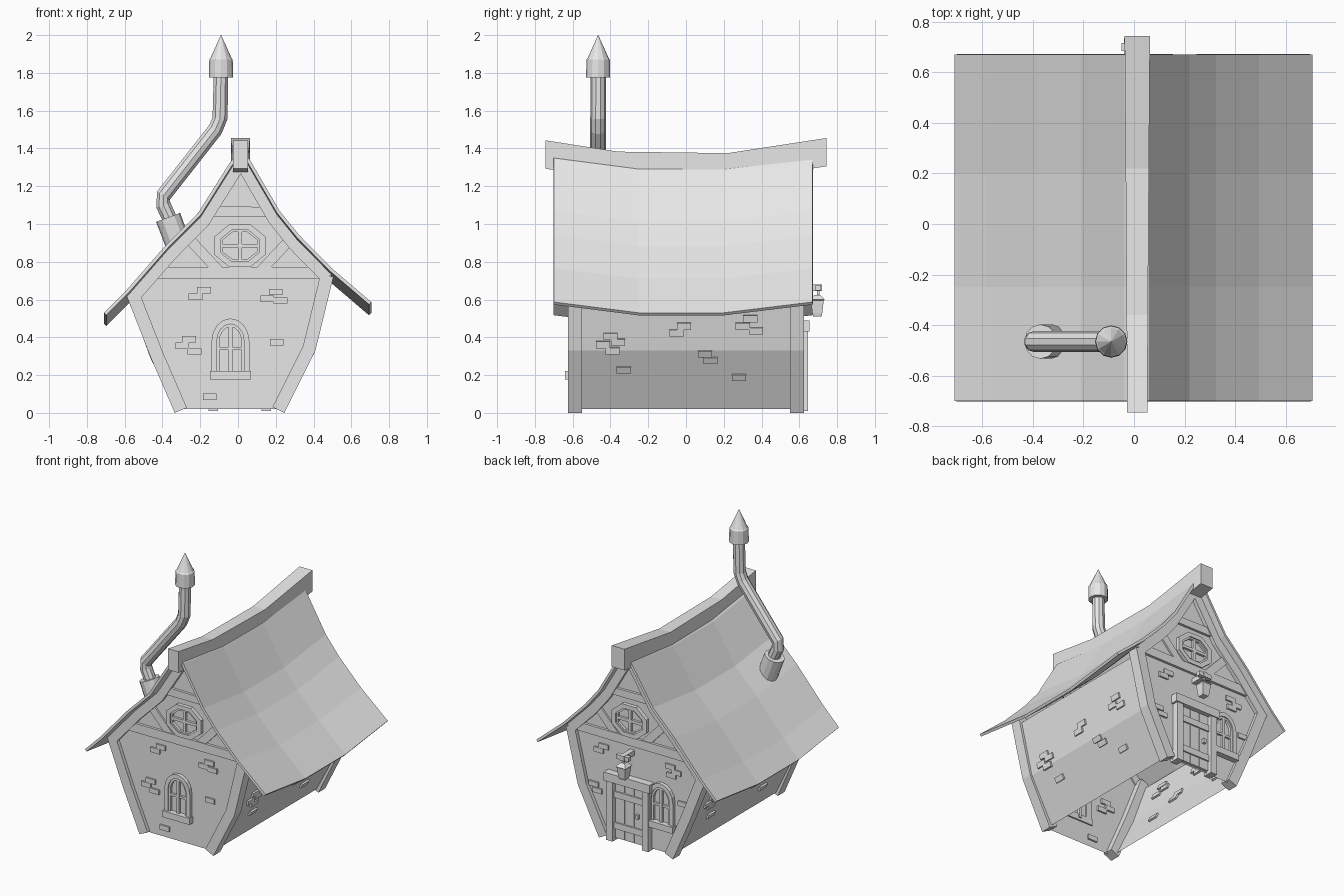
import bpy, bmesh, math
from mathutils import Vector, Matrix

if "Cube" in bpy.data.objects:
    bpy.data.objects.remove(bpy.data.objects["Cube"], do_unlink=True)

grey = bpy.data.materials.new("plain_grey")
grey.use_nodes = True
grey.diffuse_color = (0.8, 0.8, 0.8, 1)
grey.node_tree.nodes["Principled BSDF"].inputs["Base Color"].default_value = grey.diffuse_color


def make(name, verts, faces, closed=True):
    bm = bmesh.new()
    vs = [bm.verts.new(v) for v in verts]
    for f in faces:
        bm.faces.new([vs[i] for i in f])
    if closed:
        bmesh.ops.recalc_face_normals(bm, faces=bm.faces)
    me = bpy.data.meshes.new(name)
    bm.to_mesh(me)
    bm.free()
    me.materials.append(grey)
    ob = bpy.data.objects.new(name, me)
    bpy.context.collection.objects.link(ob)
    return ob


def loft(name, rings):
    """Skin equal rings of points and cap both ends."""
    n, m = len(rings[0]), len(rings)
    faces = [[a * n + i, a * n + (i + 1) % n, a * n + n + (i + 1) % n, a * n + n + i]
             for a in range(m - 1) for i in range(n)]
    faces += [list(range(n)), list(range((m - 1) * n, m * n))]
    return make(name, [p for r in rings for p in r], faces)


def prism(name, pts, y0, y1):
    return loft(name, [[(x, y, z) for x, z in pts] for y in (y0, y1)])


def strip(path, w):
    """Polygon between a path and its copy moved w to the right."""
    out = []
    for i, p in enumerate(path):
        d = Vector(path[min(i + 1, len(path) - 1)]) - Vector(path[max(i - 1, 0)])
        d.normalize()
        out.append((p[0] + d.y * w, p[1] - d.x * w))
    return list(path) + out[::-1]


def frame(name, outer, inner, y0, y1):
    """Flat window frame with a hole."""
    n = len(outer)
    rings = [[(x, y, z) for x, z in pts]
             for pts, y in ((outer, y0), (outer, y1), (inner, y1), (inner, y0))]
    faces = [[a * n + i, a * n + (i + 1) % n, (a + 1) % 4 * n + (i + 1) % n, (a + 1) % 4 * n + i]
             for a in range(4) for i in range(n)]
    return make(name, [p for r in rings for p in r], faces)


def box(name, c, size, tilt=0):
    rot = Matrix.Rotation(tilt, 3, 'Y')
    h = [s / 2 for s in size]
    corners = ((-1, -1), (1, -1), (1, 1), (-1, 1))
    return loft(name, [[Vector(c) + rot @ Vector((a * h[0], b * h[1], k * h[2]))
                        for a, b in corners] for k in (-1, 1)])


def tube(name, path, radii, sides):
    pts = [Vector((x, CHIM_Y, z)) for x, z in path]
    rings = []
    for i, p in enumerate(pts):
        d = (pts[min(i + 1, len(pts) - 1)] - pts[max(i - 1, 0)]).normalized()
        u = Vector((0, 1, 0))
        v = d.cross(u)
        angles = [math.tau * k / sides for k in range(sides)]
        rings.append([p + (u * math.cos(t) + v * math.sin(t)) * radii[i] for t in angles])
    return loft(name, rings)


WALL = 0.6
RIGHT = [(.23, .02), (.395, .33), (.48, .69)]
LEFT = [(-.32, .02), (-.455, .3), (-.56, .59)]
ROOF_L = [(-.71, .53), (-.59, .65), (-.38, .89), (-.21, 1.06), (-.04, 1.33)]
ROOF_R = [(.06, 1.345), (.22, 1.07), (.325, .94), (.495, .767), (.706, .587)]

# walls: open underneath, gables at both ends
under = [(x, z - .035) for x, z in ROOF_L[1:] + ROOF_R[:4]]
gable = RIGHT[:2] + under[::-1] + LEFT[1::-1]
n = len(gable)
verts = [(x, -WALL, z) for x, z in gable] + [(x, WALL, z) for x, z in gable]
faces = [list(range(n)), list(range(2 * n - 1, n - 1, -1))]
for side, flip in ((RIGHT, 1), (LEFT, -1)):
    k = len(verts)
    verts += [(x, y, z) for x, z in side for y in (-WALL, WALL)]
    faces += [[k + i, k + i + 1, k + i + 3, k + i + 2][::flip] for i in (0, 2)]
make("walls", verts, faces, False)

# sagging roof sheet
profile = ROOF_L + [(.01, 1.38)] + ROOF_R
rows = ((-.7, 0), (-.25, .057), (.2, .057), (.67, 0))
m = len(profile)
roof = make("roof", [(x, y, z - s) for y, s in rows for x, z in profile],
            [[j * m + i, j * m + i + 1, j * m + m + i + 1, j * m + m + i]
             for j in range(3) for i in range(m - 1)], False)
mod = roof.modifiers.new("thickness", 'SOLIDIFY')
mod.thickness = .018
mod.offset = -1

# ridge beam
loft("ridge_beam", [[(.013 - w, y, t - .15), (.013 + w, y, t - .15), (.013 + w, y, t), (.013 - w, y, t)]
                    for y, t, w in ((-.745, 1.443, .04), (-.36, 1.383, .042),
                                    (.22, 1.375, .046), (.743, 1.455, .05))])

# stove pipe
CHIM_Y = -.465
tube("chimney_base", [(-.29, .82), (-.37, 1.035)], [.066, .068], 12)
tube("chimney_pipe", [(-.34, .98), (-.395, 1.1), (-.395, 1.15), (-.12, 1.5), (-.095, 1.56), (-.09, 1.8)],
     [.04, .042, .042, .042, .042, .04], 10)
tube("chimney_cap", [(-.09, 1.775), (-.09, 1.87), (-.09, 1.88), (-.09, 2)], [.064, .062, .055, .001], 12)


def arch(cx, w, z0, z1, rise, steps=8):
    return [(cx - w, z0)] + [(cx - w * math.cos(math.pi * i / steps), z1 + rise * math.sin(math.pi * i / steps))
                             for i in range(steps + 1)] + [(cx + w, z0)]


def octagon(r, h):
    return [(.01 + r * math.cos(a), .885 + h * math.sin(a))
            for a in [math.pi / 8 + math.pi / 4 * k for k in range(8)]]


# timber and windows on both gables
for s, end in ((-1, "front"), (1, "back")):
    y0 = s * (WALL - .01)
    near, mid, far = (s * (WALL + d) for d in (.012, .018, .026))
    post_l = strip([(-.335, 0), (-.465, .3), (-.59, .62)], .07)
    post_r = strip([(.245, 0), (.41, .33), (.505, .72)], -.07)
    prism(end + "_corner_post_left", post_r, s * .55, far)
    prism(end + "_corner_post_right", post_l, s * .55, far)
    ridge = (.01, 1.37)
    for tag, path in (("right", ROOF_L[1:] + [ridge]), ("left", [ridge] + ROOF_R[:4])):
        low = [(x, z - .03) for x, z in path]
        prism(end + "_barge_board_" + tag, strip(low, .065), y0, far)
    prism(end + "_tie_beam", [(-.47, .708), (.49, .712), (.46, .772), (-.43, .772)], y0, mid)
    prism(end + "_collar_beam", [(-.15, 1.04), (.17, 1.04), (.14, 1.09), (-.12, 1.095)], y0, mid)
    prism(end + "_brace_right", strip([(-.23, .93), (-.08, .77)], .055), y0, near)
    prism(end + "_brace_left", strip([(.1, .77), (.25, .93)], .055), y0, near)
    # round window
    frame(end + "_round_window_frame", octagon(.148, .122), octagon(.112, .09), y0, far)
    frame(end + "_round_window_rim", octagon(.112, .09), octagon(.1, .078), y0, mid)
    box(end + "_round_window_bar", (.01, s * WALL, .885), (.022, .034, .18))
    box(end + "_round_window_crossbar", (.01, s * WALL, .885), (.21, .034, .02))
    # arched window
    cx, dz = (-.04, 0) if s < 0 else (-.235, .01)
    frame(end + "_arch_window_frame", arch(cx, .1, .2 + dz, .38 + dz, .12),
          arch(cx, .072, .2 + dz, .38 + dz, .09), y0, far)
    frame(end + "_arch_window_rim", arch(cx, .072, .2 + dz, .38 + dz, .09),
          arch(cx, .058, .2 + dz, .38 + dz, .075), y0, mid)
    box(end + "_arch_window_bar", (cx, s * WALL, .33 + dz), (.02, .034, .27))
    box(end + "_arch_window_crossbar", (cx, s * WALL, .34 + dz), (.13, .03, .016))
    box(end + "_window_sill", (cx, s * (WALL + .015), .2 + dz), (.215, .05, .045))

# door on the back
for i in range(3):
    box("door_plank", (.085 - .075 * i, WALL + .005, .235), (.071, .03, .41))
for z in (.12, .34):
    box("door_strap", (.01, WALL + .015, z), (.225, .03, .045))
for x in (-.13, .15):
    box("door_post", (x, WALL + .01, .23), (.05, .07, .44))
box("door_lintel", (.01, WALL + .015, .46), (.36, .075, .06))
box("door_handle", (-.06, WALL + .025, .23), (.02, .03, .03))

# lantern on its bracket
box("lantern_bracket", (0, .645, .662), (.035, .15, .035))
box("lantern_crossbar", (0, .7, .662), (.1, .03, .03))
box("lantern_hook", (0, .7, .63), (.012, .012, .05))
loft("lantern", [[(a * r, .695 + b * r, z) for a, b in ((-1, -1), (1, -1), (1, 1), (-1, 1))]
                 for z, r in ((.51, .022), (.525, .026), (.595, .034), (.6, .04), (.625, .015))])

# raised bricks on the gables
front_bricks = [(-.18, .65), (-.225, .615), (.155, .605), (.2, .64), (.225, .595), (-.26, .39),
                (-.295, .355), (-.23, .325), (.205, .375), (-.15, .085)]
back_bricks = [(.22, .645), (.26, .61), (.3, .36), (.27, .32), (-.3, .64), (-.35, .61), (-.31, .58), (-.4, .4)]
for s, spots in ((-1, front_bricks), (1, back_bricks)):
    for x, z in spots:
        box("gable_brick", (x, s * WALL, z), (.073, .024, .034))

# raised bricks on the leaning side walls
side_bricks = [(-.4, .405), (-.44, .362), (-.36, .375), (-.39, .33), (-.33, .23), (-.01, .46), (-.05, .425),
               (.1, .315), (.13, .28), (.28, .19), (.34, .5), (.3, .46), (.37, .435)]
for side, flip in ((RIGHT, 1), (LEFT, -1)):
    for y, z in side_bricks:
        low, high = side[:2] if z < side[1][1] else side[1:]
        slope = (high[0] - low[0]) / (high[1] - low[1])
        box("side_brick", (low[0] + slope * (z - low[1]), y * flip, z), (.024, .075, .036), math.atan(slope))
